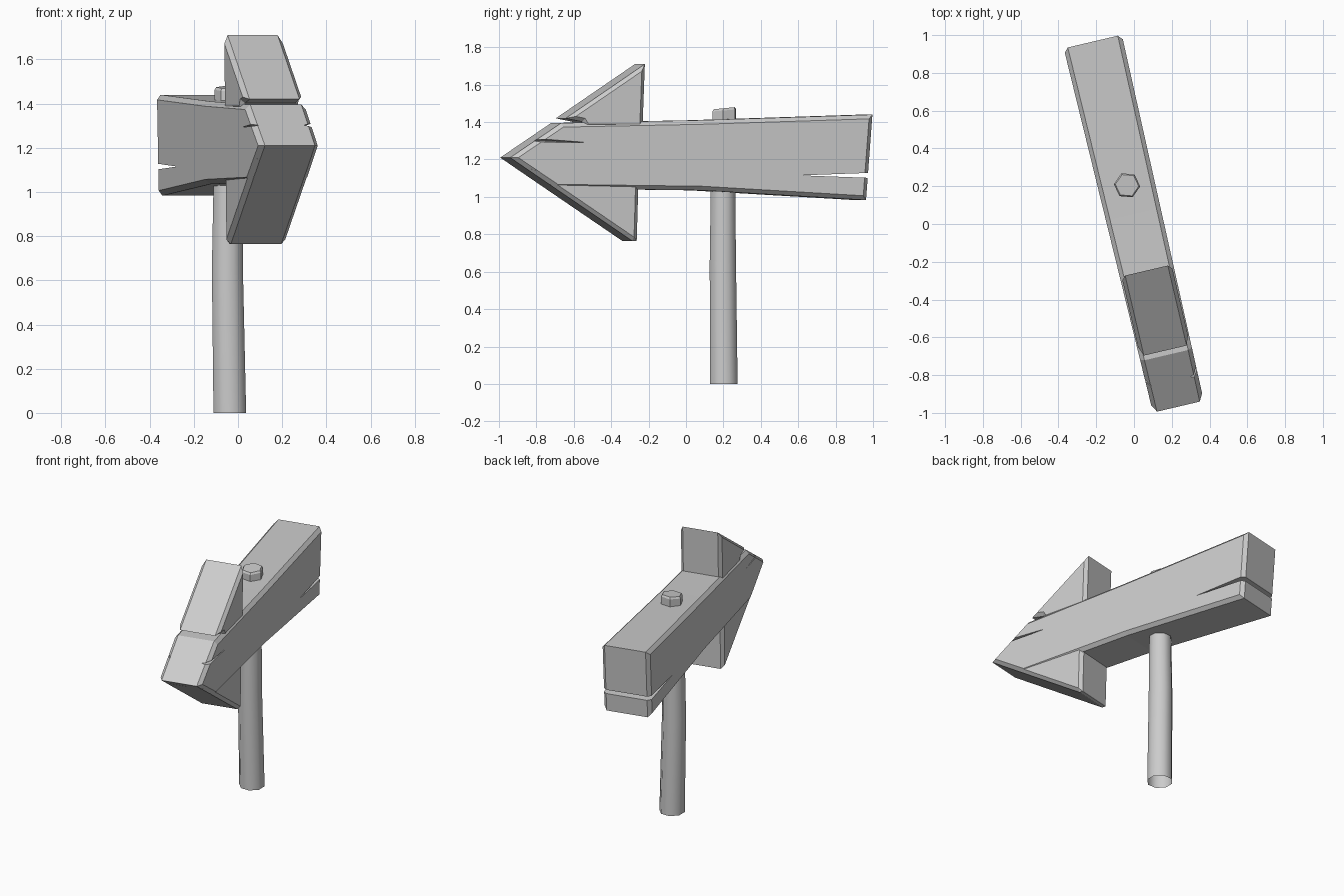
import bpy, bmesh, math
from mathutils import Matrix, Vector

cube = bpy.data.objects.get("Cube")
if cube:
    bpy.data.objects.remove(cube, do_unlink=True)

TURN = Matrix.Rotation(math.radians(13.2), 4, 'Z')  # heading of the arrow

grey = bpy.data.materials.new("weathered grey")
grey.use_nodes = True
colour = (0.6, 0.6, 0.6, 1)
grey.diffuse_color = colour
grey.node_tree.nodes["Principled BSDF"].inputs["Base Color"].default_value = colour


def finish(name, bm, matrix=TURN):
    bmesh.ops.recalc_face_normals(bm, faces=bm.faces)
    mesh = bpy.data.meshes.new(name)
    bm.to_mesh(mesh)
    bm.free()
    mesh.transform(matrix)
    mesh.materials.append(grey)
    obj = bpy.data.objects.new(name, mesh)
    bpy.context.collection.objects.link(obj)
    return obj


def plank(name, profile, half, chamfer, taper=0.0):
    """Side outline (y, z) given thickness in x, chamfered round both side faces."""
    bm = bmesh.new()
    sides = [[bm.verts.new((0.008 + d * (half + taper * y), y, z)) for y, z in profile]
             for d in (-1, 1)]
    caps = [bm.faces.new(s) for s in sides]
    rim = [e for f in caps for e in f.edges]
    n = len(profile)
    for i in range(n):
        j = (i + 1) % n
        bm.faces.new((sides[0][i], sides[0][j], sides[1][j], sides[1][i]))
    if chamfer:
        bmesh.ops.recalc_face_normals(bm, faces=bm.faces)
        bmesh.ops.bevel(bm, geom=rim, offset=chamfer, segments=1, affect='EDGES')
    return finish(name, bm)


def carve(target, cutter):
    mod = target.modifiers.new("crack", 'BOOLEAN')
    mod.operation, mod.solver, mod.object = 'DIFFERENCE', 'EXACT', cutter
    bpy.context.view_layer.objects.active = target
    bpy.ops.object.modifier_apply(modifier=mod.name)
    bpy.data.objects.remove(cutter, do_unlink=True)


# Board with pointed front end
board = plank("arrow_board", [(-0.995, 1.21), (-0.745, 1.045), (0.05, 1.035), (0.955, 0.983),
                              (0.99, 1.44), (0.05, 1.41), (-0.715, 1.395)], 0.148, 0.022, 0.01)

# Split through the tail
carve(board, plank("tail_crack", [(0.59, 1.115), (1.1, 1.097), (1.1, 1.133)], 0.3, 0))

# Shallow splits on each side of the point
for side in (-1, 1):
    bm = bmesh.new()
    for x, y, z in ((0.2, -0.95, 1.33), (0.2, -0.95, 1.285), (0.145, -0.58, 1.29),
                    (0.2, -0.58, 1.29), (0.09, -0.95, 1.307)):
        bm.verts.new((side * x, y, z))
    bmesh.ops.convex_hull(bm, input=bm.verts)
    carve(board, finish("point_crack", bm))

# Barbs of the arrow head
plank("upper_barb", [(-0.69, 1.42), (-0.255, 1.71), (-0.268, 1.37), (-0.58, 1.37),
                     (-0.60, 1.402)], 0.136, 0.02)
plank("lower_barb", [(-0.92, 1.16), (-0.325, 0.765), (-0.30, 0.765), (-0.29, 1.1),
                     (-0.70, 1.16)], 0.137, 0.02)


def column(name, sides, rings, spin):
    """Loft of regular rings (x, y, z, radius, tilt), capped on top, open below."""
    bm = bmesh.new()
    loops = []
    for x, y, z, r, tilt in rings:
        loop = []
        for i in range(sides):
            a = spin + math.tau * i / sides
            loop.append(bm.verts.new((x + r * math.cos(a), y + r * math.sin(a),
                                      z + tilt * math.sin(a))))
        loops.append(loop)
    for low, high in zip(loops, loops[1:]):
        for i in range(sides):
            j = (i + 1) % sides
            bm.faces.new((low[i], low[j], high[j], high[i]))
    bm.faces.new(loops[-1])
    return finish(name, bm, Matrix.Identity(4))


# Post under the board and its stub above
post = column("post", 8, [(-0.037, 0.202, 0, 0.08, 0), (-0.048, 0.197, 0.65, 0.076, 0),
                          (-0.045, 0.198, 1.1, 0.07, 0)], math.radians(22.5))
column("post_stub", 6, [(-0.037, 0.205, 1.36, 0.07, 0), (-0.037, 0.205, 1.462, 0.07, 0.006),
                        (-0.037, 0.205, 1.474, 0.062, 0.006)], math.radians(-5))

# Soft shading round the post, sharp elsewhere
bpy.ops.object.select_all(action='DESELECT')
post.select_set(True)
bpy.context.view_layer.objects.active = post
bpy.ops.object.shade_smooth_by_angle(angle=math.radians(50))
